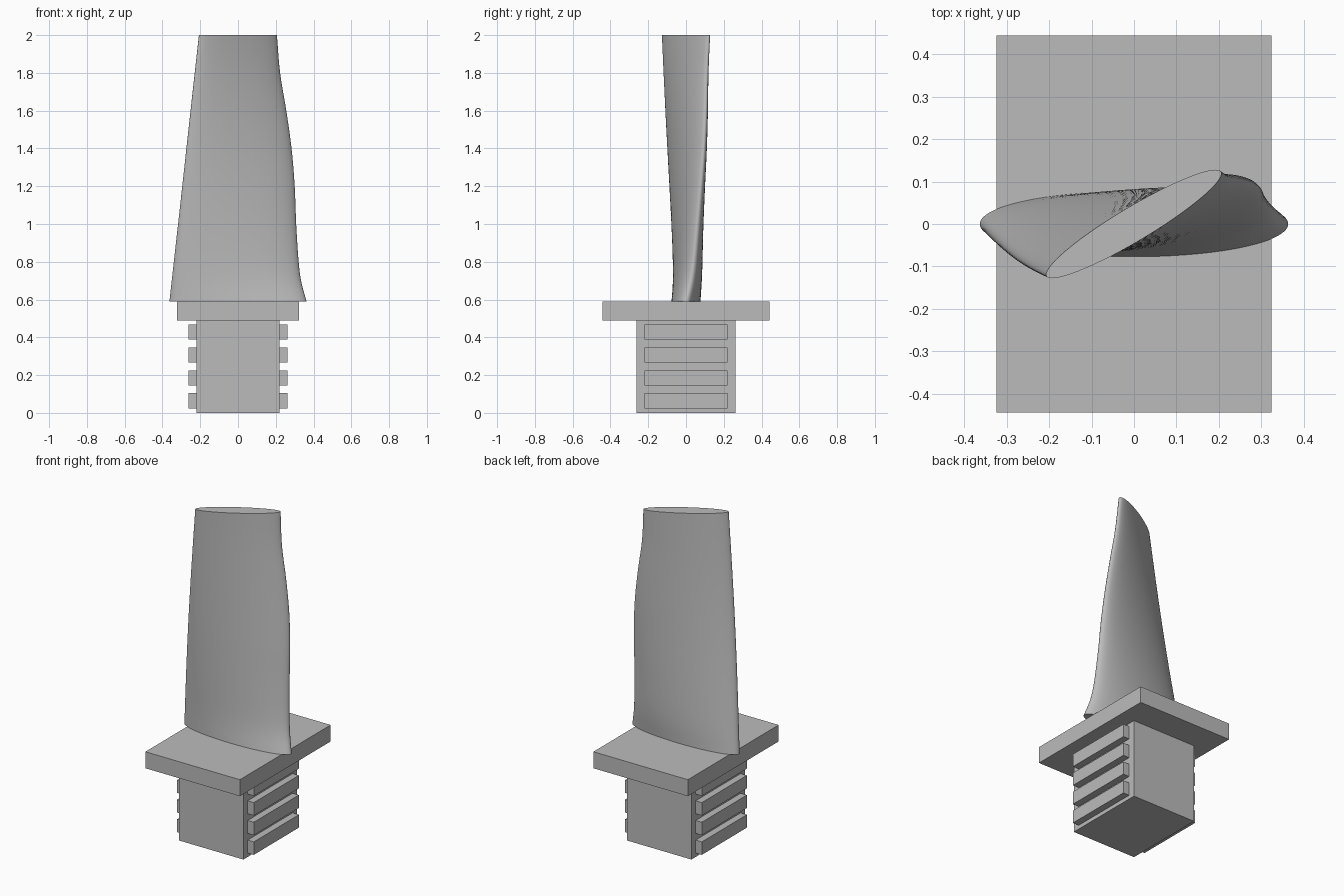
import bpy, bmesh, math
from mathutils import Vector

cube = bpy.data.objects.get("Cube")
if cube:
    bpy.data.objects.remove(cube, do_unlink=True)

metal = bpy.data.materials.new("plain grey metal")
metal.use_nodes = True
GREY = (0.5, 0.5, 0.5, 1)
metal.diffuse_color = GREY
metal.node_tree.nodes["Principled BSDF"].inputs["Base Color"].default_value = GREY


def finish(bm, name):
    bmesh.ops.recalc_face_normals(bm, faces=bm.faces)
    mesh = bpy.data.meshes.new(name)
    bm.to_mesh(mesh)
    bm.free()
    mesh.materials.append(metal)
    obj = bpy.data.objects.new(name, mesh)
    bpy.context.collection.objects.link(obj)
    return obj


def box(name, low, high):
    low, high = Vector(low), Vector(high)
    bm = bmesh.new()
    bmesh.ops.create_cube(bm, size=1)
    bmesh.ops.scale(bm, vec=high - low, verts=bm.verts)
    bmesh.ops.translate(bm, vec=(low + high) / 2, verts=bm.verts)
    return finish(bm, name)


def spline(points, steps):
    """Smooth curve through all the points."""
    pts = [Vector(p) for p in points]
    pts = [2 * pts[0] - pts[1]] + pts + [2 * pts[-1] - pts[-2]]
    out = []
    for a, b, c, d in zip(pts, pts[1:], pts[2:], pts[3:]):
        for i in range(steps):
            t = i / steps
            out.append(0.5 * (2 * b + (c - a) * t + (2 * a - 5 * b + 4 * c - d) * t * t
                              + (3 * b - a - 3 * c + d) * t ** 3))
    return out + [pts[-2]]


# Root block, platform and the locking ridges on both sides
box("root_block", (-0.22, -0.262, 0), (0.22, 0.262, 0.49))
box("platform", (-0.323, -0.443, 0.488), (0.323, 0.443, 0.59))
for side, label in ((1, "left"), (-1, "right")):
    for i in range(4):
        z = 0.024 + i * 0.1215
        x = sorted((side * 0.215, side * 0.262))
        box(f"{label}_ridge_{i + 1}", (x[0], -0.22, z), (x[1], 0.22, z + 0.08))

# Twisted blade: elliptical sections stretched between its two edge curves
BASE, TIP, SIDES = 0.59, 2.0, 72
edge = spline([(0.363, 0, BASE), (0.336, 0.025, 0.69), (0.321, 0.042, 0.8),
               (0.308, 0.062, 1.0), (0.3, 0.08, 1.2), (0.283, 0.096, 1.4),
               (0.255, 0.106, 1.6), (0.222, 0.112, 1.8), (0.205, 0.123, TIP)], 5)
bm = bmesh.new()
rings = []
for right in edge:
    t = (right.z - BASE) / (TIP - BASE)
    left = Vector((-0.363 + 0.157 * t,
                   -0.123 * t - 0.014 * math.sin(math.pi * t), right.z))
    centre, half = (left + right) / 2, (right - left) / 2
    across = Vector((-half.y, half.x, 0)).normalized() * (0.077 - 0.037 * t)
    rings.append([bm.verts.new(centre + half * math.cos(a) + across * math.sin(a))
                  for a in (math.tau * k / SIDES for k in range(SIDES))])
for low, high in zip(rings, rings[1:]):
    for k in range(SIDES):
        n = (k + 1) % SIDES
        bm.faces.new((low[k], low[n], high[n], high[k]))
bm.faces.new(rings[0])
bm.faces.new(rings[-1])
blade = finish(bm, "blade")

bpy.ops.object.select_all(action="DESELECT")
blade.select_set(True)
bpy.context.view_layer.objects.active = blade
bpy.ops.object.shade_smooth_by_angle(angle=math.radians(40))
